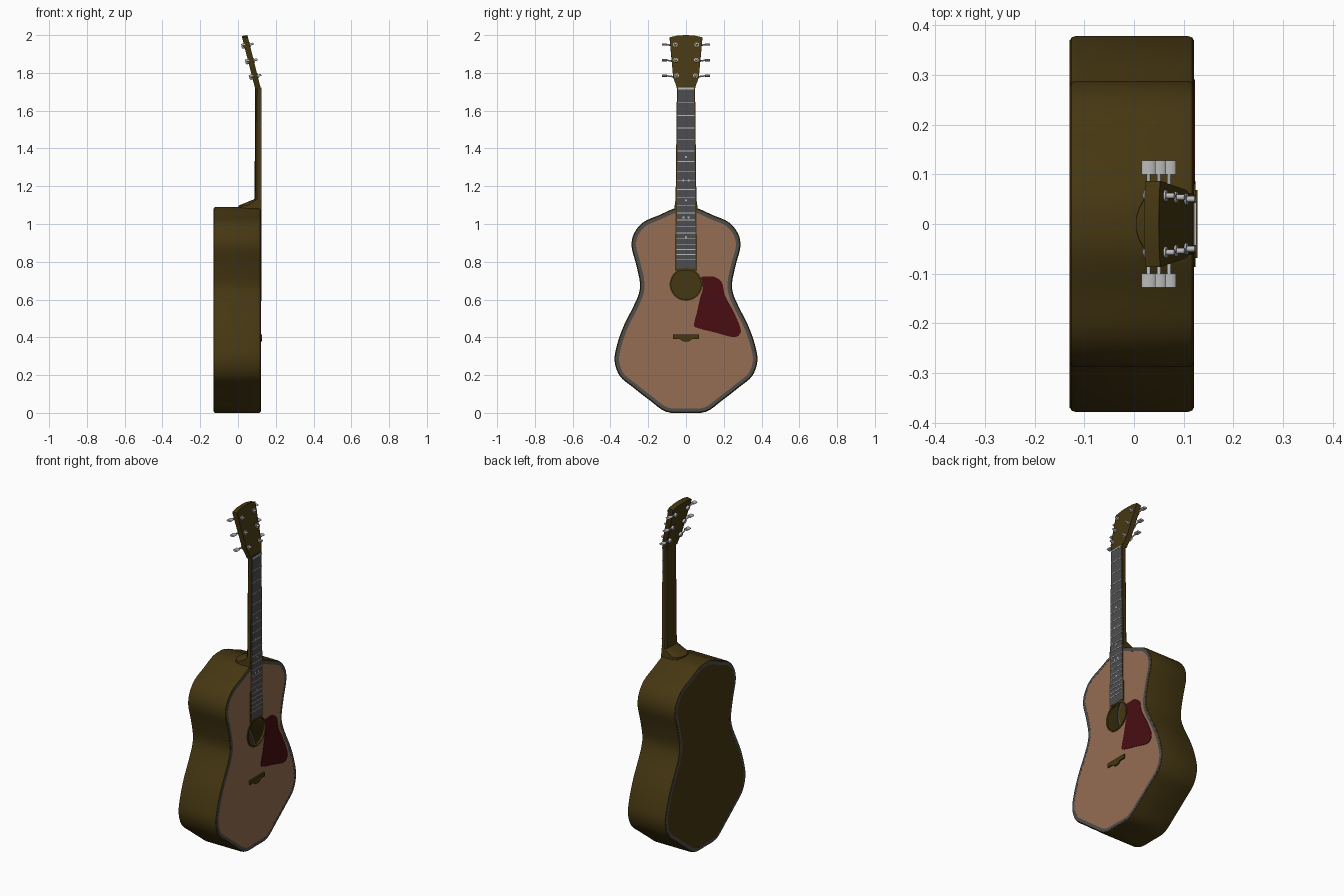
import bpy, bmesh
from math import cos, sin, pi, radians, hypot, atan2
from mathutils import Vector

if "Cube" in bpy.data.objects:
    bpy.data.objects.remove(bpy.data.objects["Cube"])


def material(name, r, g, b):
    m = bpy.data.materials.new(name)
    m.diffuse_color = (r, g, b, 1)
    m.use_nodes = True
    m.node_tree.nodes["Principled BSDF"].inputs["Base Color"].default_value = m.diffuse_color
    return m


BROWN = material("dark_wood", 0.06, 0.038, 0.006)
TAN = material("pale_wood", 0.30, 0.155, 0.085)
RED = material("red_plastic", 0.065, 0.004, 0.006)
DARK = material("dark_grey", 0.075, 0.075, 0.08)
METAL = material("metal", 0.5, 0.5, 0.5)


def loft(name, rings, mat, closed=False):
    """Skin equal-length rings; cap the ends, or join last to first."""
    bm = bmesh.new()
    rows = [[bm.verts.new(p) for p in r] for r in rings]
    n = len(rows[0])
    pairs = list(zip(rows, rows[1:])) + ([(rows[-1], rows[0])] if closed else [])
    for a, b in pairs:
        for i in range(n):
            j = (i + 1) % n
            bm.faces.new((a[i], a[j], b[j], b[i]))
    if not closed:
        bm.faces.new(rows[0])
        bm.faces.new(rows[-1])
    bmesh.ops.recalc_face_normals(bm, faces=bm.faces)
    me = bpy.data.meshes.new(name)
    bm.to_mesh(me)
    bm.free()
    me.materials.append(mat)
    ob = bpy.data.objects.new(name, me)
    bpy.context.collection.objects.link(ob)
    return ob


def at(x, outline):
    return [(x, y, z) for y, z in outline]


def prism(name, outline, x0, x1, mat):
    return loft(name, [at(x0, outline), at(x1, outline)], mat)


def rod(name, a, b, r, mat, n=14, flat=1.0):
    a, b = Vector(a), Vector(b)
    d = (b - a).normalized()
    u = d.cross(Vector((0, 1, 0) if abs(d.y) < 0.9 else (1, 0, 0))).normalized()
    v = d.cross(u)
    off = [u * r * cos(2 * pi * i / n) + v * r * flat * sin(2 * pi * i / n) for i in range(n)]
    return loft(name, [[a + o for o in off], [b + o for o in off]], mat)


def spline(pts, steps):
    """Closed smooth curve through 2D points."""
    out, n = [], len(pts)
    for i in range(n):
        p0, p1, p2, p3 = (Vector(pts[(i + k) % n]) for k in (-1, 0, 1, 2))
        for s in range(steps):
            t = s / steps
            out.append(tuple(0.5 * (2 * p1 + (p2 - p0) * t + (2 * p0 - 5 * p1 + 4 * p2 - p3) * t ** 2
                                    + (3 * p1 - p0 - 3 * p2 + p3) * t ** 3)))
    return out


def inset(outline, d):
    out, n = [], len(outline)
    for i, (y, z) in enumerate(outline):
        ty = outline[(i + 1) % n][0] - outline[i - 1][0]
        tz = outline[(i + 1) % n][1] - outline[i - 1][1]
        l = hypot(ty, tz)
        out.append((y - tz / l * d, z + ty / l * d))
    return out


def mirrored(half):
    """Half outline (first and last on the axis or not) closed across y = 0."""
    return half + [(-y, z) for y, z in reversed(half) if y > 1e-6]


# Hollow body
half = [(0, 0), (0.105, 0.006), (0.19, 0.065), (0.28, 0.135), (0.35, 0.195), (0.378, 0.275),
        (0.365, 0.36), (0.33, 0.46), (0.28, 0.56), (0.25, 0.63), (0.244, 0.69), (0.265, 0.79),
        (0.288, 0.88), (0.275, 0.95), (0.225, 1.01), (0.14, 1.048), (0.06, 1.083), (0, 1.09)]
body = spline(mirrored(half), 4)
HOLE_Z, HOLE_R = 0.68, 0.08

side_profile = [(0.12, 0.009), (0.117, 0.003), (0.108, 0), (-0.117, 0), (-0.126, 0.003),
                (-0.129, 0.009), (-0.118, 0.012), (0.109, 0.012)]
loft("body_sides", [at(x, inset(body, d)) for x, d in side_profile], BROWN, True)
for name, x0, x1 in (("front_binding", 0.110, 0.1205), ("back_binding", -0.119, -0.1295)):
    loft(name, [at(x, inset(body, d)) for x, d in
                ((x0, 0.0085), (x1, 0.0085), (x1, 0.024), (x0, 0.024))], DARK, True)
prism("back_plate", inset(body, 0.022), -0.119, -0.129, BROWN)

# Top with a round sound hole
top = inset(body, 0.022)
angles = [atan2(z - HOLE_Z, y) for y, z in top]


def circle(r):
    return [(r * cos(a), HOLE_Z + r * sin(a)) for a in angles]


loft("soundboard", [at(0.12, top), at(0.12, circle(HOLE_R)),
                    at(0.111, circle(HOLE_R)), at(0.111, top)], TAN, True)
ring = [2 * pi * i / 40 for i in range(40)]
loft("sound_hole_ring", [[(x, r * cos(a), HOLE_Z + r * sin(a)) for a in ring] for x, r in
                         ((0.115, 0.087), (0.124, 0.087), (0.124, 0.079), (0.115, 0.079))], BROWN, True)

# Pickguard
guard = spline([(0.08, 0.715), (0.11, 0.722), (0.15, 0.72), (0.19, 0.69), (0.207, 0.62), (0.25, 0.54),
                (0.288, 0.45), (0.283, 0.415), (0.25, 0.401), (0.16, 0.424), (0.06, 0.45),
                (0.043, 0.47), (0.06, 0.54), (0.075, 0.61), (0.089, 0.66)], 4)
prism("pickguard", guard, 0.119, 0.1225, RED)

# Bridge
prism("bridge", mirrored([(0.014, 0.377), (0.034, 0.392), (0.068, 0.392), (0.068, 0.416)]),
      0.119, 0.128, BROWN)

# Neck with heel
rings = []
for z, w, xb in ((1.06, 0.062, 0.002), (1.098, 0.06, 0.004), (1.132, 0.055, 0.088), (1.73, 0.048, 0.09)):
    d = 0.12 - xb
    sec = [(0, 1), (0.6, 1), (0.85, 0.85), (0.95, 0.5), (1, 0.17)]
    sec += [(k, -w_) for k, w_ in reversed(sec)]
    rings.append([(0.12 - k * d, w_ * w, z) for k, w_ in sec])
loft("neck", rings, BROWN)
prism("neck_extension", mirrored([(0.059, 0.75), (0.055, 1.12)]), 0.118, 0.1215, BROWN)


# Fingerboard, frets and position dots
def board_w(z):
    return 0.051 - 0.008 * (z - 0.765) / 0.955


prism("fingerboard", mirrored([(board_w(0.765), 0.765), (board_w(1.72), 1.72)]), 0.117, 0.124, DARK)
for n in range(21):
    z = 1.718 - 1.32 * (1 - 2 ** (-n / 12))
    h = 0.005 if n == 0 else 0.002
    prism("nut" if n == 0 else "fret", mirrored([(board_w(z), z - h), (board_w(z), z + h)]),
          0.122, 0.1255, METAL if n == 0 else DARK if n < 1 else METAL)
for z, ys in ((1.355, (0,)), (1.23, (-0.014, 0.014)), (1.125, (0,)), (1.035, (-0.014, 0.014)), (0.93, (0,))):
    for y in ys:
        rod("position_dot", (0.122, y, z), (0.1248, y, z), 0.006, METAL)


# Tilted headstock
def face_x(z):
    return 0.121 - 0.25 * (z - 1.715)


head = mirrored([(0.048, 1.715), (0.053, 1.735), (0.068, 1.775), (0.087, 1.988), (0.045, 1.998), (0, 2.0)])
loft("headstock", [[(face_x(z), y, z) for y, z in head],
                   [(face_x(z) - 0.03, y, z - 0.005 * (z > 1.8)) for y, z in head]], BROWN)

# Tuners
tilt = Vector((0.97, 0, 0.243))
for side in (-1, 1):
    for z, y in ((1.95, 0.057), (1.867, 0.054), (1.785, 0.05)):
        p = Vector((face_x(z), side * y, z))
        rod("tuner_post", p - tilt * 0.045, p + tilt * 0.02, 0.006, METAL)
        rod("tuner_washer", p - tilt * 0.002, p + tilt * 0.004, 0.012, METAL)
        back = p - tilt * 0.034
        rod("tuner_gear", back - tilt * 0.008, back + tilt * 0.006, 0.013, METAL)
        end = Vector((back.x, side * 0.1, back.z + 0.008))
        rod("tuner_shaft", back, end, 0.004, METAL)
        rod("tuner_button", end, end + Vector((0, side * 0.028, 0)), 0.006, METAL, 14, 2.4)

# Smooth shading with sharp edges kept
for ob in bpy.context.collection.objects:
    ob.select_set(True)
    bpy.context.view_layer.objects.active = ob
bpy.ops.object.shade_smooth_by_angle(angle=radians(35))
